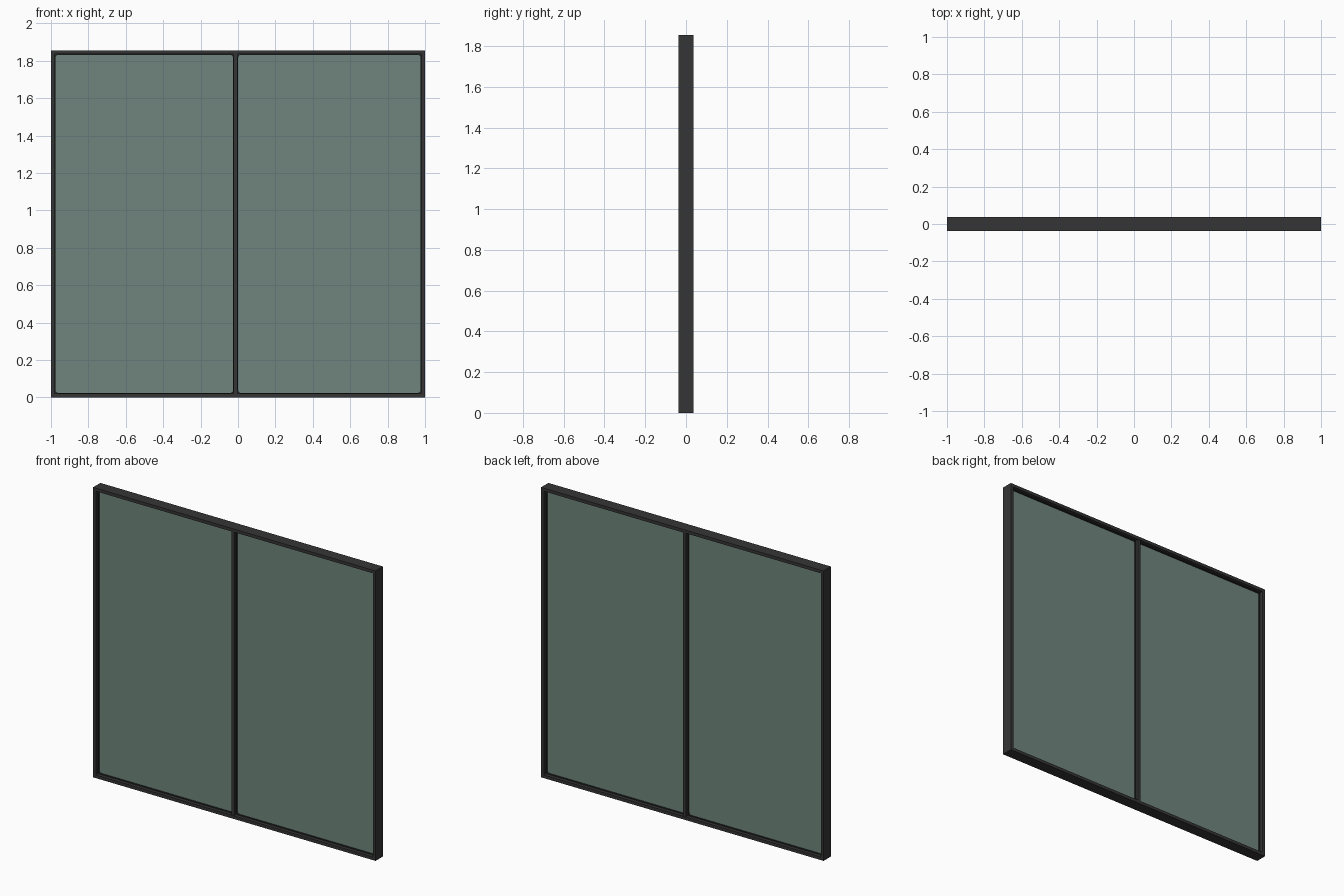
import bpy, bmesh, math

cube = bpy.data.objects.get("Cube")
if cube:
    bpy.data.objects.remove(cube, do_unlink=True)

HEIGHT = 1.855
DEPTH = 0.074
BAR = 0.02                       # visible width of the frame members
MULLION_X = (-0.023, -0.003)     # mullion edges, just right of centre


def material(name, rgb, roughness):
    mat = bpy.data.materials.new(name)
    mat.use_nodes = True
    mat.diffuse_color = (*rgb, 1)
    shader = mat.node_tree.nodes["Principled BSDF"]
    shader.inputs["Base Color"].default_value = (*rgb, 1)
    shader.inputs["Roughness"].default_value = roughness
    return mat


frame_mat = material("dark grey metal", (0.036, 0.036, 0.036), 0.5)
seal_mat = material("black rubber", (0.022, 0.022, 0.022), 0.7)
glass_mat = material("green grey glass", (0.16, 0.235, 0.205), 0.3)


def finish(name, bm, mat):
    bmesh.ops.recalc_face_normals(bm, faces=bm.faces)
    mesh = bpy.data.meshes.new(name)
    bm.to_mesh(mesh)
    bm.free()
    mesh.materials.append(mat)
    obj = bpy.data.objects.new(name, mesh)
    bpy.context.collection.objects.link(obj)
    return obj


def rounded_rect(x0, x1, z0, z1, r, steps=4):
    """Counter-clockwise outline with the same point count for any radius."""
    corners = ((x1 - r, z1 - r), (x0 + r, z1 - r), (x0 + r, z0 + r), (x1 - r, z0 + r))
    pts = []
    for q, (cx, cz) in enumerate(corners):
        for s in range(steps + 1):
            a = math.pi / 2 * (q + s / steps)
            pts.append((cx + r * math.cos(a), cz + r * math.sin(a)))
    return pts


def ring(name, outer, inner, depth, mat):
    """Solid border between two matching outlines."""
    bm = bmesh.new()
    loops = [[bm.verts.new((x, y, z)) for x, z in pts]
             for pts, y in ((outer, -depth / 2), (inner, -depth / 2),
                            (inner, depth / 2), (outer, depth / 2))]
    n = len(outer)
    for k in range(4):
        a, b = loops[k], loops[(k + 1) % 4]
        for i in range(n):
            j = (i + 1) % n
            bm.faces.new((a[i], a[j], b[j], b[i]))
    return finish(name, bm, mat)


def slab(name, outline, depth, mat):
    bm = bmesh.new()
    face = bm.faces.new([bm.verts.new((x, -depth / 2, z)) for x, z in outline])
    new = bmesh.ops.extrude_face_region(bm, geom=[face])["geom"]
    bmesh.ops.translate(bm, vec=(0, depth, 0),
                        verts=[v for v in new if isinstance(v, bmesh.types.BMVert)])
    return finish(name, bm, mat)


def rect(x0, x1, z0, z1):
    return [(x0, z0), (x1, z0), (x1, z1), (x0, z1)]


# Outer frame and the mullion between the panes
ring("outer_frame", rect(-1, 1, 0, HEIGHT),
     rect(-1 + BAR, 1 - BAR, BAR, HEIGHT - BAR), DEPTH, frame_mat)
slab("mullion", rect(*MULLION_X, BAR, HEIGHT - BAR), DEPTH * 0.9, frame_mat)

# Each pane: glass held by a recessed seal with rounded inner corners
for side, x0, x1 in (("right", -1 + BAR, MULLION_X[0]), ("left", MULLION_X[1], 1 - BAR)):
    z0, z1, w = BAR, HEIGHT - BAR, 0.004
    hole = rounded_rect(x0 + w, x1 - w, z0 + w, z1 - w, 0.014)
    ring(side + "_seal", rounded_rect(x0, x1, z0, z1, 0.0005), hole, 0.03, seal_mat)
    slab(side + "_glass", hole, 0.012, glass_mat)
